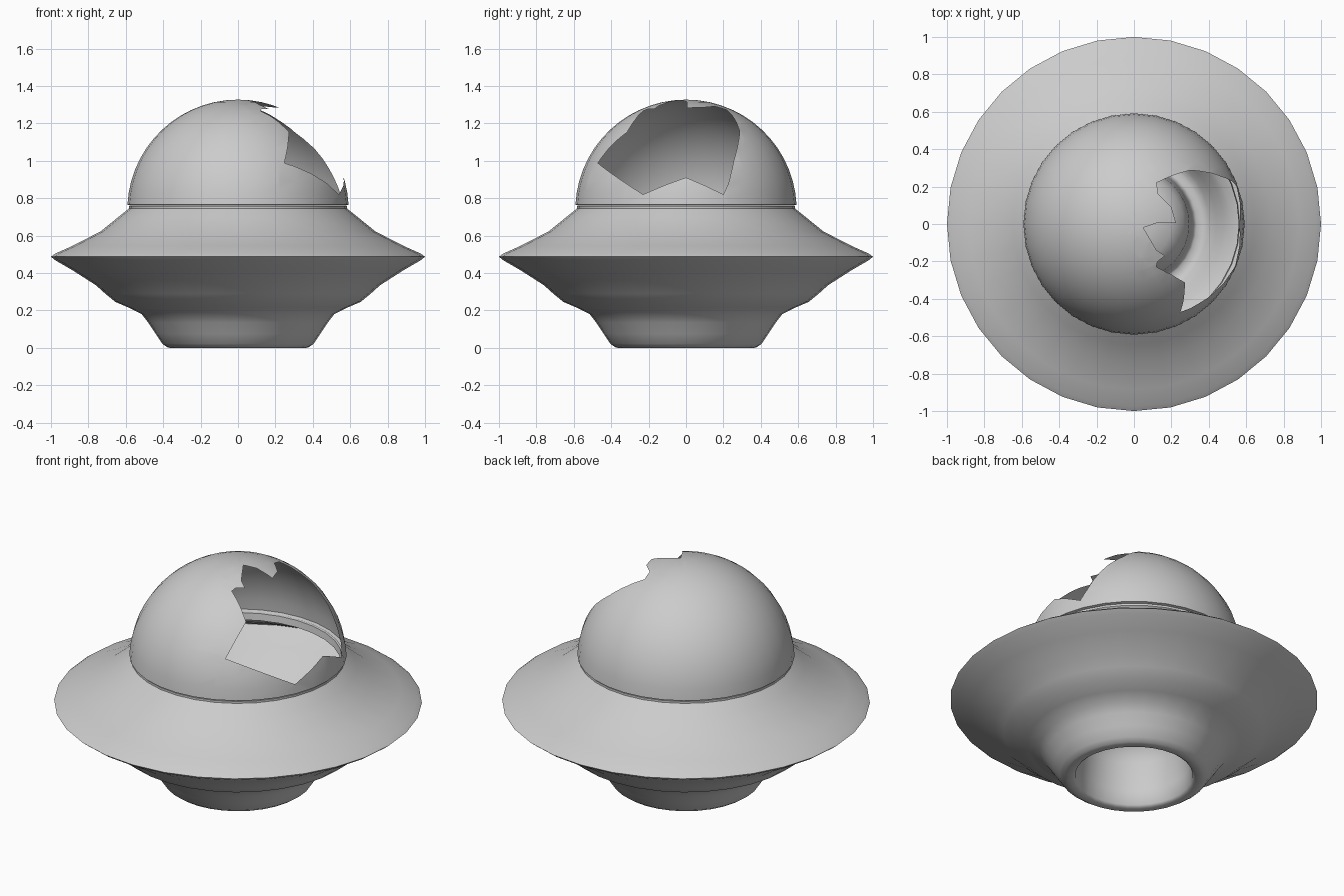
import bpy, bmesh, math
from mathutils import Vector

if "Cube" in bpy.data.objects:
    bpy.data.objects.remove(bpy.data.objects["Cube"])

SEG = 32


def lathe(profile):
    """Revolve (radius, z) points, listed top to bottom, around z."""
    bm = bmesh.new()
    rings = []
    for r, z in profile:
        rings.append([bm.verts.new((r * math.cos(2 * math.pi * i / SEG),
                                    r * math.sin(2 * math.pi * i / SEG), z))
                      for i in range(SEG)])
    for a, b in zip(rings, rings[1:]):
        for i in range(SEG):
            j = (i + 1) % SEG
            bm.faces.new((a[i], b[i], b[j], a[j]))
    bmesh.ops.remove_doubles(bm, verts=bm.verts[:], dist=1e-5)
    return bm


def finish(bm, name, angle):
    me = bpy.data.meshes.new(name)
    bm.to_mesh(me)
    bm.free()
    ob = bpy.data.objects.new(name, me)
    bpy.context.collection.objects.link(ob)
    bpy.ops.object.select_all(action='DESELECT')
    ob.select_set(True)
    bpy.context.view_layer.objects.active = ob
    bpy.ops.object.shade_smooth_by_angle(angle=math.radians(angle))
    return ob


# Hollow saucer hull: inner collar, rim, stepped underside, hollow base recess
hull_profile = [
    (.56, .715), (.565, .755), (.583, .757), (.583, .745), (.645, .695),
    (.735, .622), (.885, .545), (.975, .505), (1.0, .487), (.975, .467),
    (.885, .415), (.76, .335), (.71, .29), (.655, .245), (.58, .213),
    (.515, .18), (.48, .135), (.44, .075), (.405, .022), (.38, .004),
    (.365, 0), (.335, 0), (.32, .012), (.31, .10), (.295, .26),
    (.265, .34), (.20, .39), (.10, .415), (0, .42)]
finish(lathe(hull_profile), "saucer_hull", 50)

# Dome: spherical cap with a small turned-in lip
R, C = .592, Vector((0, 0, .735))
low = math.acos(.03 / R)
N = 14
dome_profile = [(R * math.sin(low * k / N), C.z + R * math.cos(low * k / N))
                for k in range(N + 1)]
dome_profile[0] = (0, C.z + R)
dome_profile.append((.572, .76))
dome = lathe(dome_profile)

# Jagged outline of the broken opening, as points on the dome
hole = [
    (.12, .22, 1.27), (.21, .26, 1.22), (.30, .285, 1.15), (.46, .255, 1.0),
    (.535, .23, .88), (.55, .20, .82), (.563, 0, .91), (.54, -.23, .82),
    (.25, -.475, .99), (.27, -.31, 1.15), (.20, -.27, 1.22),
    (.12, -.23, 1.27), (.125, -.20, 1.275), (.165, -.17, 1.275),
    (.12, -.14, 1.297), (.05, -.02, 1.325), (.12, .005, 1.315),
    (.225, .005, 1.283), (.20, .09, 1.285), (.13, .16, 1.29)]
axis = Vector((.70, -.05, .70)).normalized()
U = axis.cross(Vector((0, 1, 0))).normalized()
V = axis.cross(U)
dirs = [(Vector(p) - C).normalized() for p in hole]


def flat(d):
    return d.dot(U) / d.dot(axis), d.dot(V) / d.dot(axis)


outline = [flat(d) for d in dirs]


def in_hole(p):
    d = (p - C).normalized()
    if d.dot(axis) < .2:
        return False
    x, y = flat(d)
    inside = False
    for (ax, ay), (bx, by) in zip(outline, outline[1:] + outline[:1]):
        if (ay > y) != (by > y) and x < (bx - ax) * (y - ay) / (by - ay) + ax:
            inside = not inside
    return inside


# Cut the dome along each edge of the outline, then remove the inside
for a, b in zip(dirs, dirs[1:] + dirs[:1]):
    mid, reach = (a + b).normalized(), a.angle(b) / 2 + .25
    faces = [f for f in dome.faces
             if (f.calc_center_median() - C).angle(mid) < reach]
    edges = {e for f in faces for e in f.edges}
    verts = {v for f in faces for v in f.verts}
    bmesh.ops.bisect_plane(dome, geom=list(verts) + list(edges) + faces,
                           dist=1e-6, plane_co=C, plane_no=a.cross(b).normalized())
bmesh.ops.delete(dome, geom=[f for f in dome.faces
                             if in_hole(f.calc_center_median())],
                 context='FACES')
finish(dome, "broken_dome", 50)
